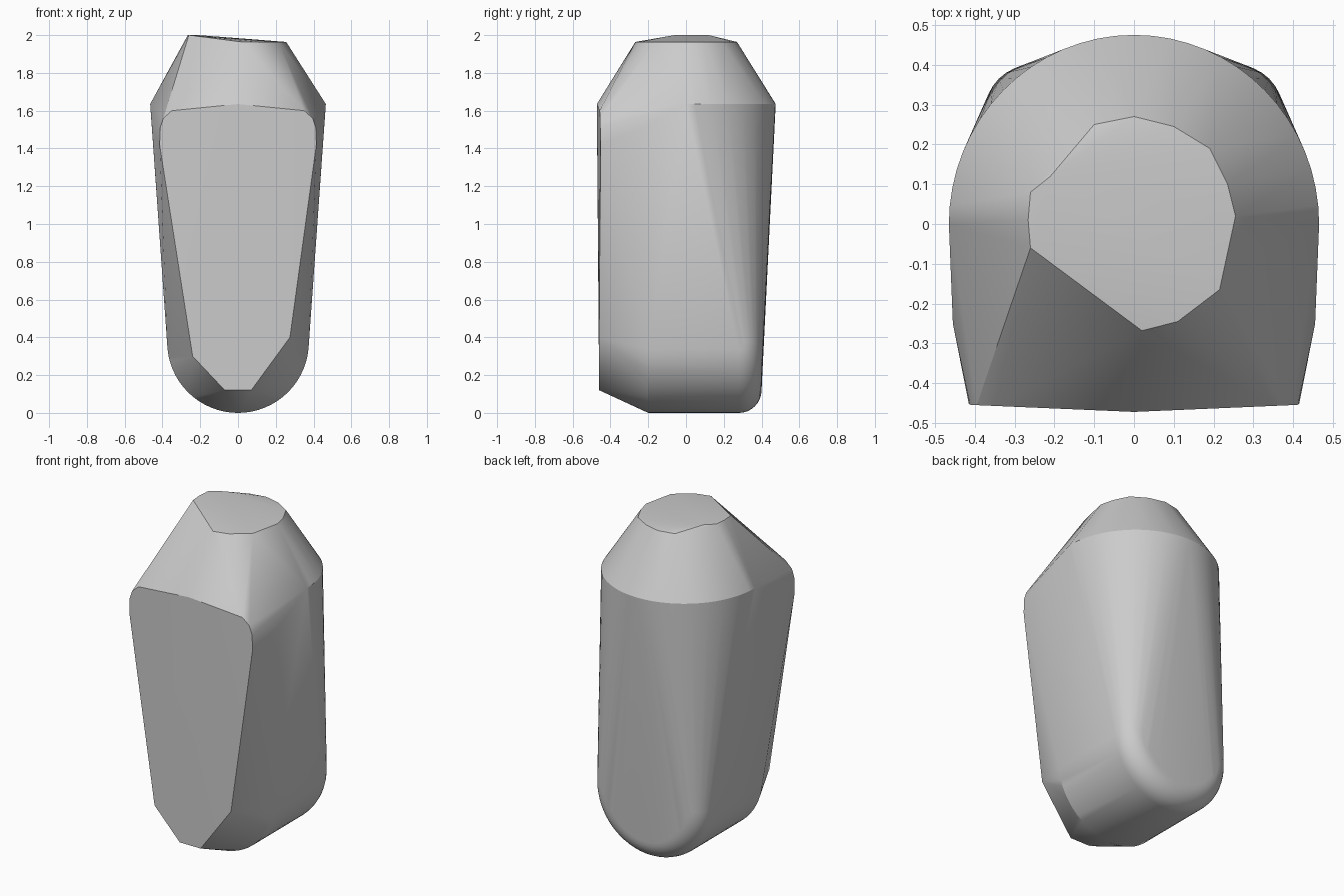
import bpy, bmesh
from math import sin, cos, pi, radians

cube = bpy.data.objects.get("Cube")
if cube:
    bpy.data.objects.remove(cube, do_unlink=True)

grey = bpy.data.materials.new("plain grey")
grey.use_nodes = True
colour = (0.6, 0.6, 0.6, 1)
grey.diffuse_color = colour
grey.node_tree.nodes["Principled BSDF"].inputs["Base Color"].default_value = colour

points = []


def mirrored(*coords):
    for x, y, z in coords:
        points.extend([(x, y, z), (-x, y, z)])


def trough(radius, y, steps=32):
    """Lower half circle across x, resting around the same centre height."""
    for i in range(steps + 1):
        a = pi * i / steps
        points.append((radius * cos(a), y, 0.375 - radius * sin(a)))


# Rounded foot, with a soft back edge
trough(0.375, -0.2)
for i in range(9):
    t = pi / 2 * i / 8
    trough(0.375 - 0.12 * (1 - cos(t)), 0.28 + 0.12 * sin(t))

# Semicircular shoulder at the back
for i in range(33):
    a = pi * i / 32
    points.append((0.465 * cos(a), 0.475 * sin(a), 1.635))

# Flat front panel: rounded upper corners and uneven lower corners
mirrored((0.455, -0.25, 1.5), (0.415, -0.452, 1.42), (0.412, -0.454, 1.51),
         (0.395, -0.455, 1.56), (0.35, -0.457, 1.6), (0.07, -0.46, 0.12))
points += [(0, -0.472, 1.635), (-0.24, -0.46, 0.3), (0.275, -0.46, 0.4)]

# Slightly tilted cap, high on one side
points += [(x, y, 2.0) for x, y in ((-0.26, -0.06), (-0.266, 0.01), (-0.26, 0.08), (-0.21, 0.12))]
points += [(x, y, 1.964) for x, y in (
    (0.02, -0.268), (0.11, -0.245), (0.215, -0.165), (0.255, 0.02),
    (0.235, 0.1), (0.19, 0.19), (0.1, 0.245), (0, 0.27), (-0.1, 0.25))]

# Solid skin stretched over all the outlines
bm = bmesh.new()
for p in points:
    bm.verts.new(p)
bmesh.ops.remove_doubles(bm, verts=bm.verts[:], dist=0.0005)
hull = bmesh.ops.convex_hull(bm, input=bm.verts[:])
unused = {g for g in hull["geom_interior"] + hull["geom_unused"] if isinstance(g, bmesh.types.BMVert)}
bmesh.ops.delete(bm, geom=[v for v in unused if v.is_valid], context="VERTS")
bmesh.ops.dissolve_limit(bm, angle_limit=radians(0.5), verts=bm.verts[:], edges=bm.edges[:])
bmesh.ops.recalc_face_normals(bm, faces=bm.faces[:])

mesh = bpy.data.meshes.new("stone_body")
bm.to_mesh(mesh)
bm.free()
mesh.materials.append(grey)
body = bpy.data.objects.new("stone_body", mesh)
bpy.context.collection.objects.link(body)

# Soft shading with sharp creases kept
bpy.ops.object.select_all(action="DESELECT")
body.select_set(True)
bpy.context.view_layer.objects.active = body
bpy.ops.object.shade_smooth_by_angle(angle=radians(25))
